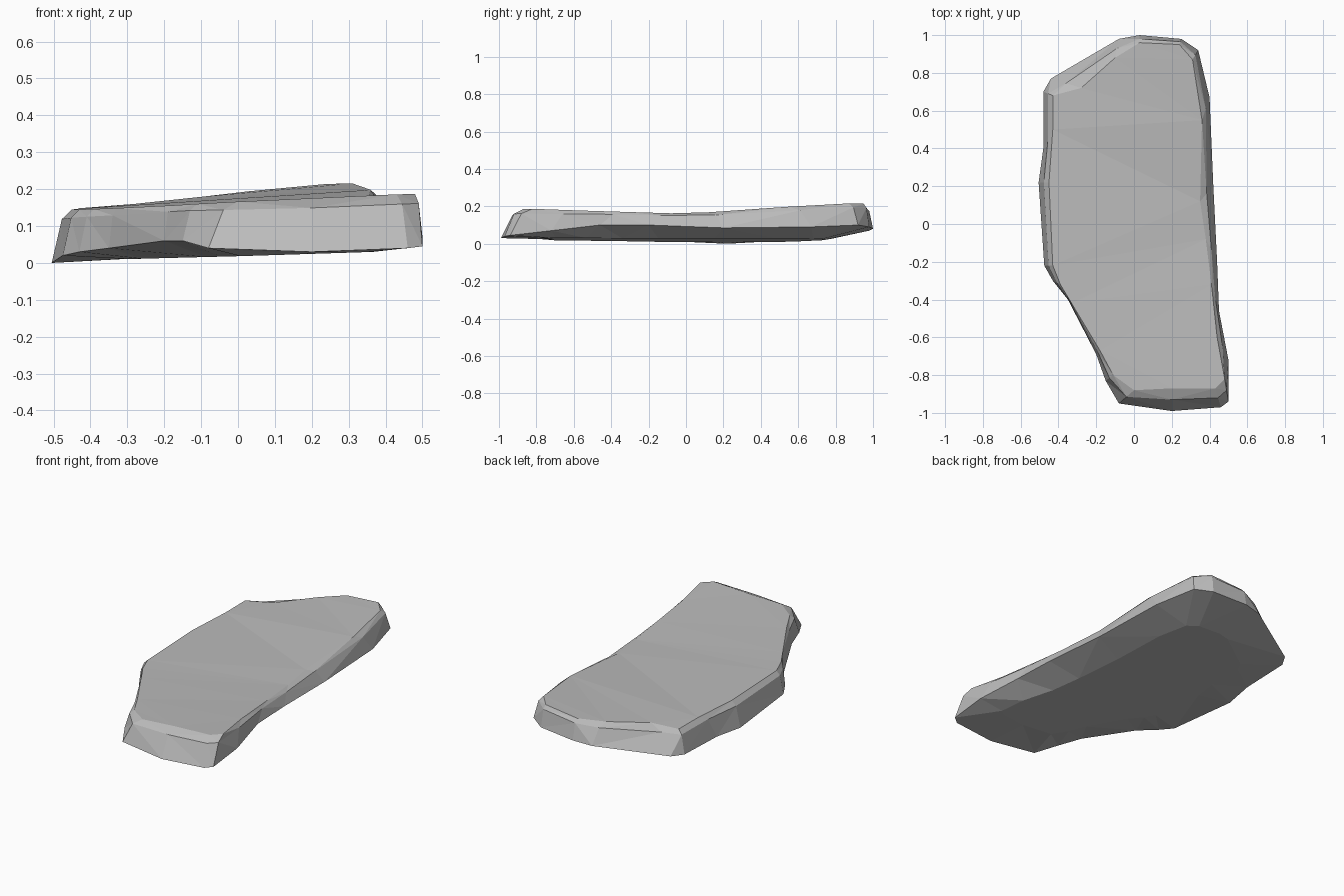
import bpy
import bmesh
from mathutils import Vector

default_cube = bpy.data.objects.get("Cube")
if default_cube:
    bpy.data.objects.remove(default_cube, do_unlink=True)

# Outline stations, anticlockwise: widest edge (x, y, z) and top rim (x, y)
STATIONS = [
    (.03, 1, .08, .03, .96), (-.08, .98, .07, -.1, .88),
    (-.44, .77, .025, -.28, .72), (-.48, .7, .02, -.43, .68),
    (-.48, .4, .01, -.43, .5), (-.505, .22, 0, -.45, .22),
    (-.475, -.22, .02, -.43, -.22), (-.43, -.3, .03, -.39, -.32),
    (-.35, -.4, .04, -.33, -.42), (-.2, -.69, .06, -.18, -.67),
    (-.15, -.83, .06, -.11, -.8), (-.08, -.95, .04, 0, -.88),
    (.2, -.99, .03, .2, -.87), (.46, -.97, .04, .43, -.87),
    (.5, -.94, .045, .48, -.82), (.5, -.72, .07, .44, -.6),
    (.45, -.46, .1, .41, -.32), (.44, -.2, .1, .38, -.08),
    (.42, .2, .085, .35, .12), (.4, .67, .09, .36, .55),
    (.34, .92, .1, .31, .87), (.25, .98, .09, .24, .95),
]


def top_height(x, y):
    """Gently saddled top: rises towards both ends and towards +x."""
    end_rise = .08 if y > 0 else .03
    return .153 + .02 * x + end_rise * abs(y) * (x + .5)


def spine(y):
    """Centre line of the slab, bending towards +x at the front."""
    return .2 * max(-y, 0) - .04


def make_material(name, value):
    material = bpy.data.materials.new(name)
    material.use_nodes = True
    colour = (value, value, value, 1)
    material.diffuse_color = colour
    shader = material.node_tree.nodes["Principled BSDF"]
    shader.inputs["Base Color"].default_value = colour
    shader.inputs["Roughness"].default_value = .9
    return material


def bridge(bm, lower, upper):
    """Join two rings of equal length with a band of faces."""
    count = len(lower)
    for i in range(count):
        j = (i + 1) % count
        bm.faces.new((lower[i], lower[j], upper[j], upper[i]))


# Rings from the underside up to the top rim
rings = {"belly": [], "edge": [], "shoulder": [], "rim": []}
for x, y, z, rim_x, rim_y in STATIONS:
    edge = Vector((x, y, z))
    rim = Vector((rim_x, rim_y, top_height(rim_x, rim_y)))
    shoulder = edge.lerp(rim, .5)
    shoulder.z = edge.z + (rim.z - edge.z) * .82
    centre = spine(y)
    belly = Vector((centre + (x - centre) * .62, y * .74, .02 + .02 * x))
    for name, point in zip(rings, (belly, edge, shoulder, rim)):
        rings[name].append(point)

bm = bmesh.new()
loops = [[bm.verts.new(point) for point in ring] for ring in rings.values()]
for lower, upper in zip(loops, loops[1:]):
    bridge(bm, lower, upper)

# Close the underside and the top, then break everything into flat facets
bm.faces.new(list(reversed(loops[0])))
bm.faces.new(loops[-1])
bmesh.ops.triangulate(bm, faces=bm.faces[:], quad_method="SHORT_EDGE",
                      ngon_method="BEAUTY")
bmesh.ops.recalc_face_normals(bm, faces=bm.faces[:])

# Stone slab object
mesh = bpy.data.meshes.new("stone_slab")
bm.to_mesh(mesh)
bm.free()
mesh.materials.append(make_material("stone_grey", .5))
slab = bpy.data.objects.new("stone_slab", mesh)
bpy.context.collection.objects.link(slab)
